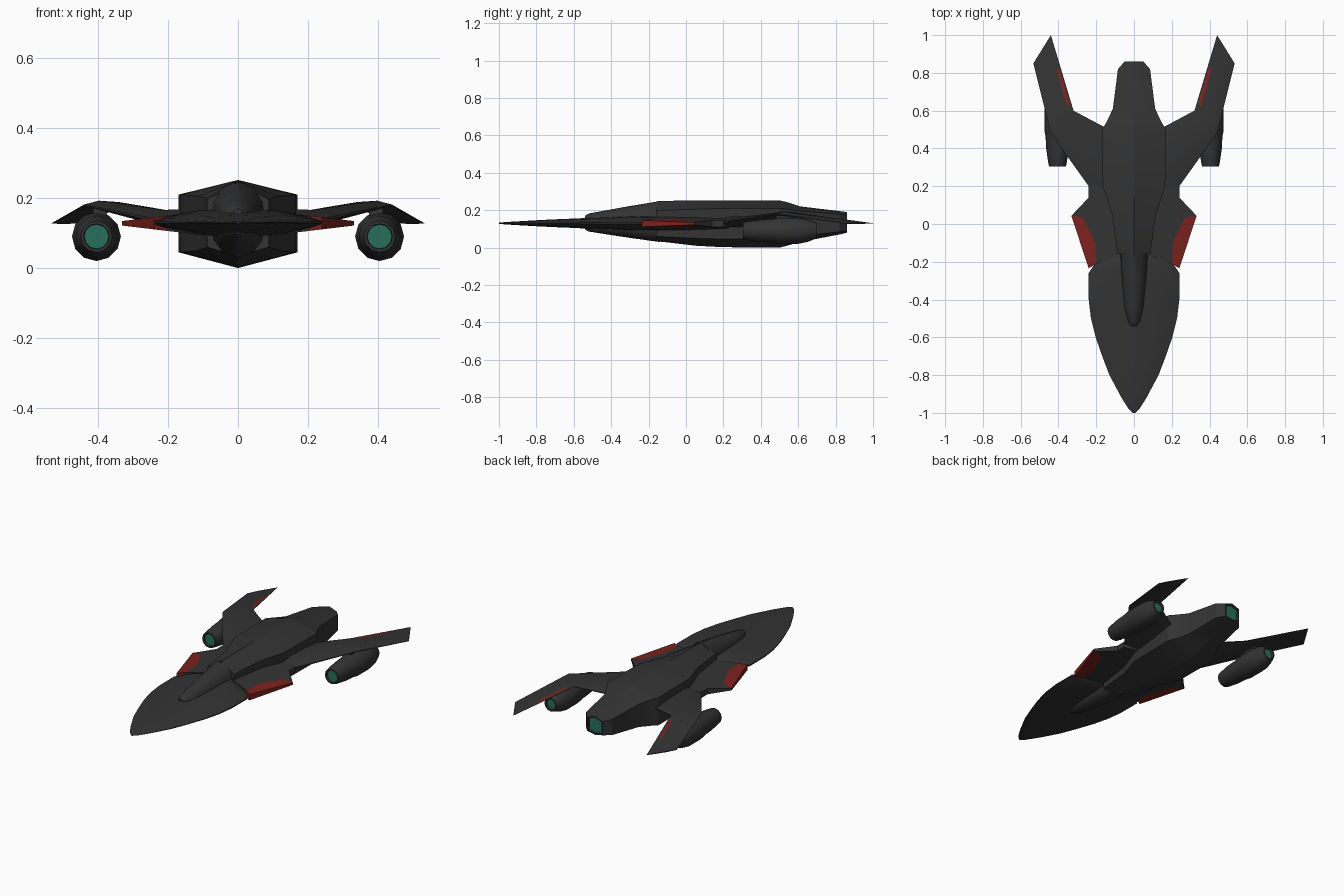
import bpy, bmesh, math
from mathutils import Vector

if "Cube" in bpy.data.objects:
    bpy.data.objects.remove(bpy.data.objects["Cube"])


def material(name, rgb):
    m = bpy.data.materials.new(name)
    m.diffuse_color = (*rgb, 1)
    m.use_nodes = True
    m.node_tree.nodes["Principled BSDF"].inputs["Base Color"].default_value = m.diffuse_color
    return m


GREY = material("charcoal hull", (0.033, 0.033, 0.033))
RED = material("dark red", (0.2, 0.016, 0.012))
GREEN = material("engine green", (0.02, 0.16, 0.1))


def finish(bm, name, mats, angle=30):
    bmesh.ops.recalc_face_normals(bm, faces=bm.faces)
    me = bpy.data.meshes.new(name)
    bm.to_mesh(me)
    bm.free()
    ob = bpy.data.objects.new(name, me)
    bpy.context.collection.objects.link(ob)
    for m in mats:
        me.materials.append(m)
    bpy.ops.object.select_all(action='DESELECT')
    bpy.context.view_layer.objects.active = ob
    ob.select_set(True)
    bpy.ops.object.shade_smooth_by_angle(angle=math.radians(angle))
    return ob


def loft(name, rings, mats=(GREY,), angle=30, glow_ends=(), rule=None):
    """Skin closed rings; glow_ends get a recessed second-colour cap."""
    bm = bmesh.new()
    vs = [[bm.verts.new(p) for p in r] for r in rings]
    n = len(vs[0])
    for i in range(len(vs) - 1):
        for j in range(n):
            k = (j + 1) % n
            f = bm.faces.new((vs[i][j], vs[i][k], vs[i + 1][k], vs[i + 1][j]))
            if rule and rule(i, j):
                f.material_index = 1
    caps = {e: bm.faces.new(vs[e]) for e in (0, -1)}
    bmesh.ops.recalc_face_normals(bm, faces=bm.faces)
    for e in glow_ends:
        bmesh.ops.inset_region(bm, faces=[caps[e]], thickness=0.008)
        bmesh.ops.inset_region(bm, faces=[caps[e]], thickness=0.002, depth=-0.012)
        caps[e].material_index = 1
    return finish(bm, name, mats, angle)


def slab(name, outline, side, mat):
    """Wedge plate whose thickness grows toward the hull."""
    bm = bmesh.new()
    rows = []
    for s in (1, -1):
        rows.append([bm.verts.new((side * x, y, 0.128 + s * (0.006 + 0.12 * (0.335 - x))))
                     for x, y in outline])
    bm.faces.new(rows[0])
    bm.faces.new(rows[1][::-1])
    for i in range(len(outline)):
        k = (i + 1) % len(outline)
        bm.faces.new((rows[0][i], rows[0][k], rows[1][k], rows[1][i]))
    finish(bm, name, [mat])


# Flat leaf-shaped nose: y, half width, half thickness
nose = [(-1.0, 0.006, 0.003), (-0.98, 0.028, 0.005), (-0.92, 0.066, 0.009),
        (-0.8, 0.13, 0.016), (-0.7, 0.168, 0.021), (-0.6, 0.203, 0.025),
        (-0.5, 0.228, 0.03), (-0.4, 0.24, 0.035), (-0.26, 0.24, 0.042),
        (-0.2, 0.2, 0.042), (-0.14, 0.1, 0.04)]
rings = []
for y, w, t in nose:
    half = [(0, t), (0.5 * w, 0.8 * t), (0.85 * w, 0.4 * t), (w, 0.1 * t)]
    top = half + [(-x, z) for x, z in half[:0:-1]]
    right = half + [(x, -z) for x, z in half[::-1]]
    left = [(-x, z) for x, z in right[-2:0:-1]]
    rings.append([(x, y, 0.13 + z) for x, z in right + left])
loft("nose_blade", rings, angle=35)

# Hexagonal hull: y, half width, top, upper shoulder, lower shoulder, bottom
hull = [(-0.16, 0.088, 0.247, 0.195, 0.06, 0.033), (-0.12, 0.092, 0.25, 0.2, 0.058, 0.03),
        (0.05, 0.115, 0.251, 0.205, 0.05, 0.01), (0.2, 0.165, 0.252, 0.21, 0.045, 0.002),
        (0.5, 0.17, 0.252, 0.21, 0.045, 0.0), (0.54, 0.145, 0.243, 0.206, 0.05, 0.01),
        (0.61, 0.112, 0.22, 0.195, 0.06, 0.03), (0.82, 0.085, 0.195, 0.178, 0.085, 0.07),
        (0.86, 0.05, 0.19, 0.172, 0.09, 0.08)]
loft("fuselage", [[(0, y, a), (w, y, b), (w, y, c), (0, y, d), (-w, y, c), (-w, y, b)]
                  for y, w, a, b, c, d in hull], (GREY, GREEN), 25, (-1,))

# Canopy spine and matching keel run forward of the hull
front = [(-0.54, 0.018, 0.04), (-0.52, 0.032, 0.052), (-0.45, 0.05, 0.065),
         (-0.3, 0.066, 0.092), (-0.14, 0.075, 0.118)]
for name, s, k in (("canopy", 1, 1.0), ("keel", -1, 0.85)):
    rings = []
    for y, w, h in front:
        prof = [(w, 0), (w * 0.95, 0.5 * h), (0.6 * w, 0.85 * h), (0, h),
                (-0.6 * w, 0.85 * h), (-w * 0.95, 0.5 * h), (-w, 0)]
        rings.append([(x, y, 0.13 + s * k * z) for x, z in prof])
    loft(name, rings, angle=40)

# Wing stations: leading edge, trailing edge, half thickness
wing = [((0.12, 0.05, 0.132), (0.12, 0.5, 0.14), 0.035),
        ((0.24, 0.2, 0.138), (0.17, 0.52, 0.15), 0.024),
        ((0.44, 0.48, 0.18), (0.32, 0.6, 0.182), 0.012)]
tip = ((0.533, 0.85, 0.128), (0.44, 1.0, 0.13), 0.003)
crest = wing[2]
for f in (0.12, 0.6, 1.0):
    wing.append((Vector(crest[0]).lerp(Vector(tip[0]), f),
                 Vector(crest[1]).lerp(Vector(tip[1]), f),
                 crest[2] + f * (tip[2] - crest[2])))
chord = [(0, 0.15), (0.35, 1), (0.82, 0.6), (0.94, 0.35), (1, 0.1)]

# Pod profile: y, radius
pod = [(0.305, 0.045), (0.33, 0.05), (0.4, 0.06), (0.46, 0.063), (0.5, 0.07),
       (0.6, 0.07), (0.65, 0.06), (0.7, 0.04)]

for side, label in ((1, "right"), (-1, "left")):
    # Cranked wing with a red stripe beside the trailing edge
    rings = []
    for le, te, t in wing:
        le, te = Vector(le), Vector(te)
        pts = [le.lerp(te, c) + Vector((0, 0, t * h)) for c, h in chord]
        pts += [le.lerp(te, c) - Vector((0, 0, t * h)) for c, h in chord[::-1]]
        rings.append([(side * p.x, p.y, p.z) for p in pts])
    loft(label + "_wing", rings, (GREY, RED), 20, rule=lambda i, j: i == 3 and j == 2)

    # Engine pod and its pylon
    rings = [[(side * (0.405 + r * math.sin(a)), y, 0.09 + r * math.cos(a))
              for a in [math.tau * i / 12 for i in range(12)]] for y, r in pod]
    loft(label + "_engine_pod", rings, (GREY, GREEN), 35, (0, -1))
    loft(label + "_pylon", [[(side * (0.395 + dx), y, z) for dx, y in
                             ((-0.02, 0.48), (0.02, 0.48), (0.015, 0.62), (-0.015, 0.62))]
                            for z in (0.12, 0.18)])

    # Side strake with red outer panel
    slab(label + "_strake", [(0.07, -0.16), (0.2, -0.21), (0.205, -0.1), (0.27, 0.035),
                             (0.33, 0.045), (0.24, 0.14), (0.24, 0.2), (0.1, 0.25)], side, GREY)
    slab(label + "_strake_panel", [(0.2, -0.21), (0.24, -0.235), (0.332, 0.045),
                                   (0.27, 0.035), (0.205, -0.1)], side, RED)
